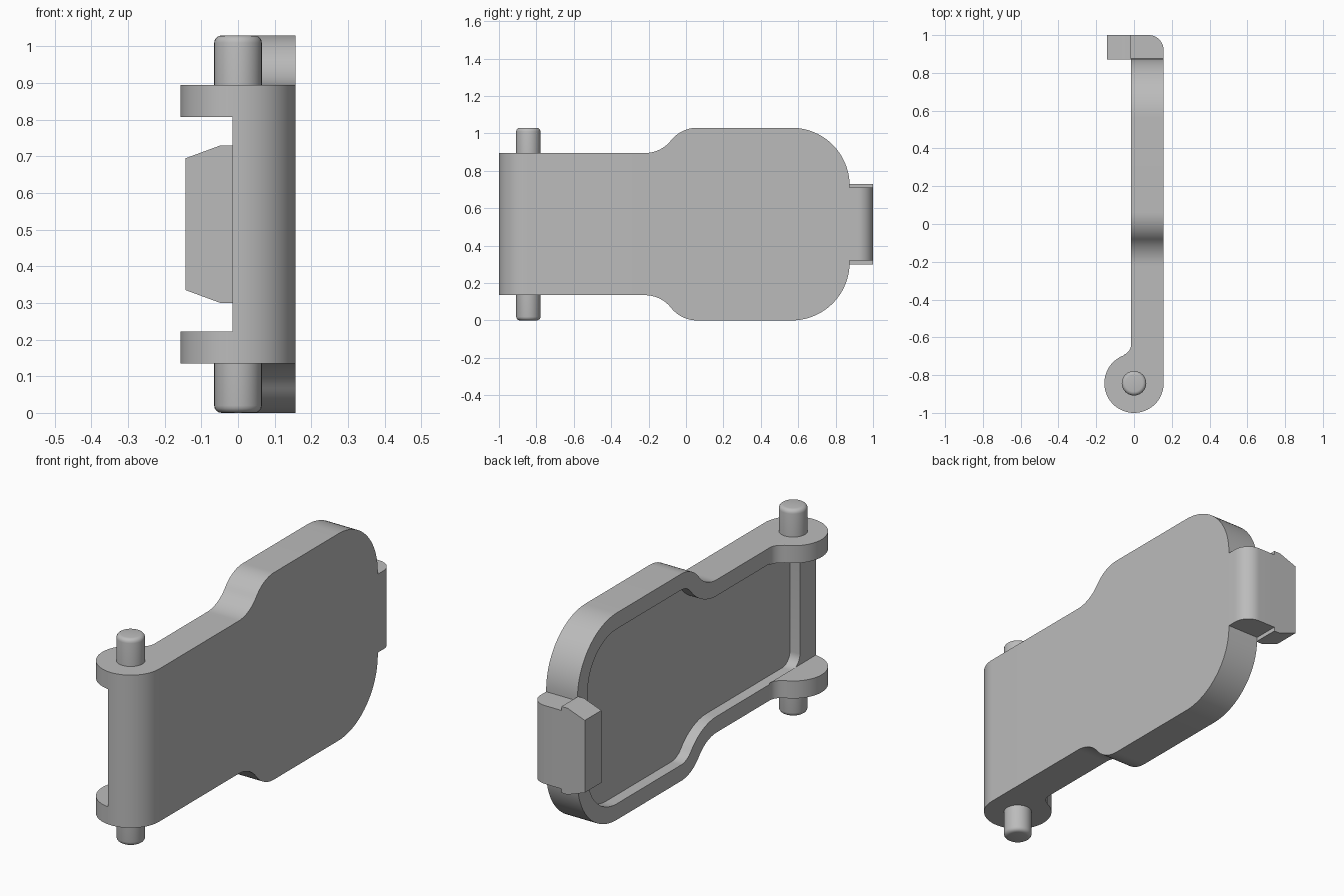
import bpy
import bmesh
from math import atan, cos, sin, pi, radians

cube = bpy.data.objects.get("Cube")
if cube:
    bpy.data.objects.remove(cube, do_unlink=True)

grey = bpy.data.materials.new("plain_grey")
grey.use_nodes = True
grey.diffuse_color = (0.5, 0.5, 0.5, 1)
grey.node_tree.nodes["Principled BSDF"].inputs["Base Color"].default_value = grey.diffuse_color

MID = 0.515            # mid height
INNER, OUTER = -0.015, 0.157   # plate faces in x
R = 0.157              # hinge barrel radius
HINGE_Y = -1 + R


def arc(cx, cy, r, start, end, steps=16):
    angles = [radians(start + (end - start) * i / steps) for i in range(steps + 1)]
    return [(cx + r * cos(a), cy + r * sin(a)) for a in angles]


def prism(name, points, axis, lo, hi):
    """Extrude a flat profile along one axis."""
    place = {"X": lambda a, b, t: (t, a, b),
             "Y": lambda a, b, t: (a, t, b),
             "Z": lambda a, b, t: (a, b, t)}[axis]
    bm = bmesh.new()
    ends = [[bm.verts.new(place(a, b, t)) for a, b in points] for t in (lo, hi)]
    for ring in ends:
        bm.faces.new(ring)
    n = len(points)
    for i in range(n):
        j = (i + 1) % n
        bm.faces.new((ends[0][i], ends[0][j], ends[1][j], ends[1][i]))
    bmesh.ops.recalc_face_normals(bm, faces=bm.faces)
    mesh = bpy.data.meshes.new(name)
    bm.to_mesh(mesh)
    bm.free()
    mesh.materials.append(grey)
    obj = bpy.data.objects.new(name, mesh)
    bpy.context.collection.objects.link(obj)
    return obj


def activate(obj):
    bpy.ops.object.select_all(action="DESELECT")
    obj.select_set(True)
    bpy.context.view_layer.objects.active = obj


def combine(obj, tool, operation):
    mod = obj.modifiers.new("cut", "BOOLEAN")
    mod.operation = operation
    mod.solver = "EXACT"
    mod.object = tool
    activate(obj)
    bpy.ops.object.modifier_apply(modifier=mod.name)
    bpy.data.objects.remove(tool, do_unlink=True)


def outline(start, inset):
    """Plate outline in y and z, symmetrical about mid height."""
    run, rise = 0.28, 0.135
    half = atan(rise / run)
    bend = run / 2 / sin(2 * half)
    turn = 2 * half * 180 / pi
    top = list(start)
    top += arc(-0.22, 0.38 + bend, bend + inset, -90, -90 + turn)
    top += arc(0.06, 0.515 - bend, bend - inset, 90 + turn, 90)[1:]
    top += arc(0.565, 0.205, 0.31 - inset, 90, 0, 24)
    return [(y, MID + h) for y, h in top] + [(y, MID - h) for y, h in reversed(top)]


# Cover plate: outline trimmed by its rounded hinge edge, then hollowed
cover = prism("cover_plate", outline([(-1.1, 0.38)], 0), "X", -0.1, 0.3)
plan = arc(0, HINGE_Y, R, -95.5, 0, 24) + [(OUTER, 1.1), (INNER, 1.1)]
plan[0] = (INNER, plan[0][1])
combine(cover, prism("plan_cutter", plan, "Z", -0.2, 1.3), "INTERSECT")
rim = 0.08
corner = arc(-0.814, 0.38 - rim - 0.06, 0.06, 180, 90, 8)
combine(cover, prism("recess_cutter", outline(corner, rim), "X", -0.1, 0.04), "DIFFERENCE")

# Hinge lugs with a filleted neck
lug = arc(-0.075, HINGE_Y + 0.207, 0.06, 0, -70, 8)
lug += arc(0, HINGE_Y, R, 110, 264.5, 32)
lug[-1] = (INNER, lug[-1][1])
parts = [cover]
for name, low in (("lower_lug", 0.135), ("upper_lug", 0.808)):
    parts.append(prism(name, lug, "Z", low, low + 0.087))

# Hinge pins with rounded tips
tip = 0.02
for name, base, end in (("lower_pin", 0.18, 0), ("upper_pin", 0.85, 2 * MID)):
    pin = prism(name, arc(0, HINGE_Y, 0.065, 0, 348.75, 31), "Z", base, end)
    bm = bmesh.new()
    bm.from_mesh(pin.data)
    rim_edges = [e for e in bm.edges if all(abs(v.co.z - end) < 1e-4 for v in e.verts)]
    bmesh.ops.bevel(bm, geom=rim_edges, offset=tip, segments=4, profile=0.5, affect="EDGES")
    bm.to_mesh(pin.data)
    bm.free()
    parts.append(pin)

# Latch arm with a rounded outer corner
arm = [(INNER, 0.86), (OUTER, 0.86)] + arc(OUTER - 0.08, 0.92, 0.08, 0, 90, 12) + [(INNER, 1)]
parts.append(prism("latch_arm", arm, "Z", MID - 0.195, MID + 0.195))

# Latch hook, tapered towards its free end
hook = [(INNER, 0.215), (-0.048, 0.215), (-0.143, 0.18)]
hook = [(x, MID + h) for x, h in hook] + [(x, MID - h) for x, h in reversed(hook)]
parts.append(prism("latch_hook", hook, "Y", 0.87, 1))

for part in parts:
    activate(part)
    bpy.ops.object.shade_smooth_by_angle(angle=radians(30))
